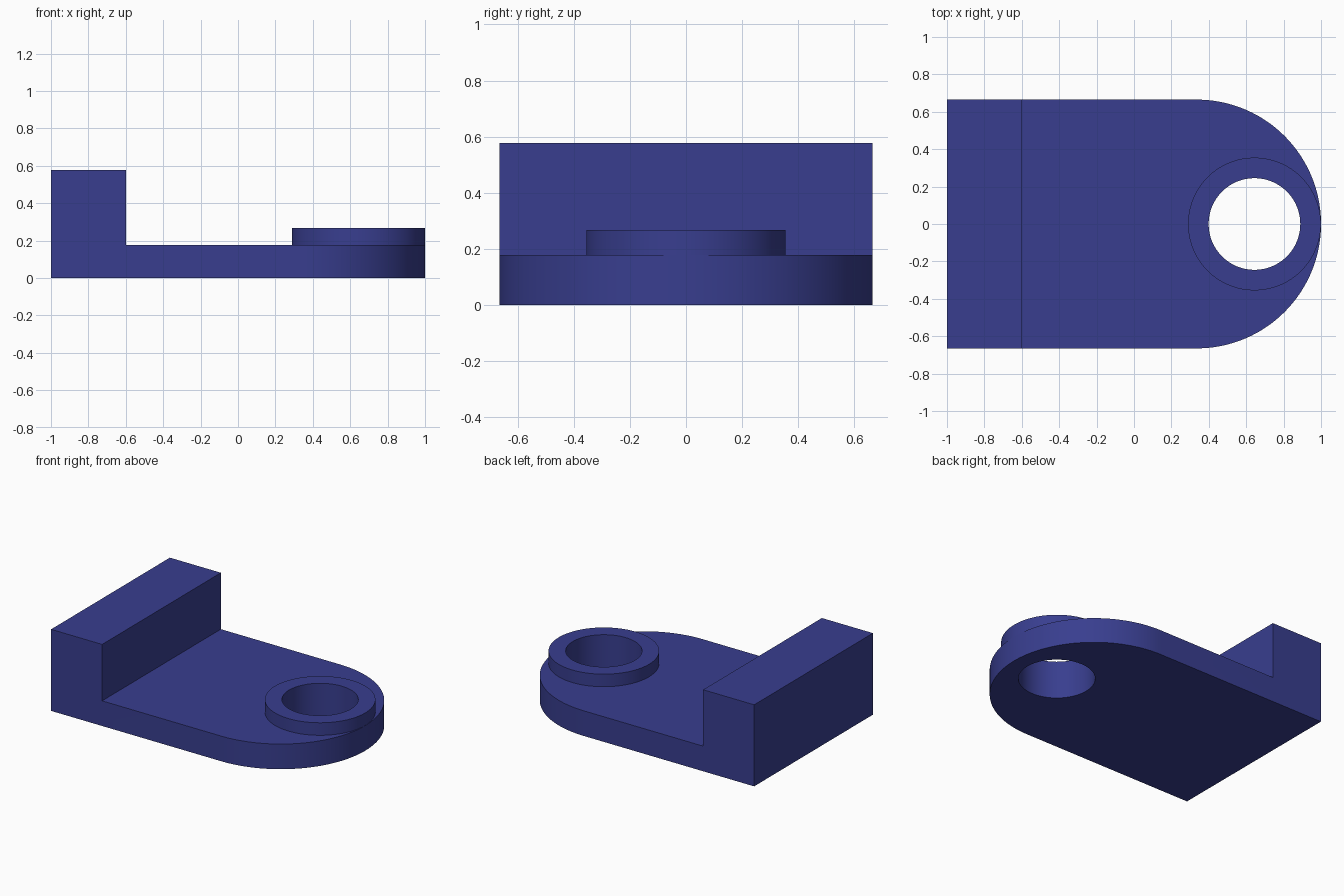
import bpy, bmesh, math

if "Cube" in bpy.data.objects:
    bpy.data.objects.remove(bpy.data.objects["Cube"])

WIDTH = 0.665        # half width and nose radius
PLATE_T = 0.178
HOLE_X = 0.644

blue = bpy.data.materials.new("dark_blue")
blue.diffuse_color = (0.040, 0.048, 0.275, 1)
blue.use_nodes = True
blue.node_tree.nodes["Principled BSDF"].inputs["Base Color"].default_value = blue.diffuse_color


def prism(name, outline, z0, z1):
    """Extrude a flat outline from z0 up to z1."""
    bm = bmesh.new()
    face = bm.faces.new([bm.verts.new((x, y, z0)) for x, y in outline])
    ext = bmesh.ops.extrude_face_region(bm, geom=[face])
    top = [g for g in ext["geom"] if isinstance(g, bmesh.types.BMVert)]
    bmesh.ops.translate(bm, verts=top, vec=(0, 0, z1 - z0))
    bmesh.ops.recalc_face_normals(bm, faces=bm.faces)
    mesh = bpy.data.meshes.new(name)
    bm.to_mesh(mesh)
    bm.free()
    mesh.materials.append(blue)
    obj = bpy.data.objects.new(name, mesh)
    bpy.context.collection.objects.link(obj)
    return obj


def arc(cx, r, a0, a1, n):
    return [(cx + r * math.cos(a0 + (a1 - a0) * i / n),
             r * math.sin(a0 + (a1 - a0) * i / n)) for i in range(n + 1)]


def combine(target, other, operation):
    """Apply a boolean and remove the used part."""
    mod = target.modifiers.new(operation, "BOOLEAN")
    mod.operation = operation
    mod.solver = "EXACT"
    mod.object = other
    bpy.context.view_layer.objects.active = target
    bpy.ops.object.modifier_apply(modifier=mod.name)
    bpy.data.objects.remove(other)


# Base plate with a round nose
nose = arc(1 - WIDTH, WIDTH, -math.pi / 2, math.pi / 2, 96)
bracket = prism("bracket", [(-1, -WIDTH)] + nose + [(-1, WIDTH)], 0, PLATE_T)

# Upright end block
block = prism("end_block", [(-1, -WIDTH), (-0.6, -WIDTH), (-0.6, WIDTH), (-1, WIDTH)], 0, 0.578)
combine(bracket, block, "UNION")

# Raised boss around the hole
boss = prism("boss", arc(HOLE_X, 0.355, 0, math.tau, 128)[:-1], 0.1, 0.267)
combine(bracket, boss, "UNION")

# Through hole
bore = prism("bore", arc(HOLE_X, 0.245, 0, math.tau, 128)[:-1], -0.2, 0.6)
combine(bracket, bore, "DIFFERENCE")

# Merge coplanar faces, then smooth the round walls
bm = bmesh.new()
bm.from_mesh(bracket.data)
bmesh.ops.remove_doubles(bm, verts=bm.verts, dist=0.0001)
bmesh.ops.dissolve_limit(bm, angle_limit=0.002, verts=bm.verts, edges=bm.edges)
bm.to_mesh(bracket.data)
bm.free()
bpy.ops.object.select_all(action="DESELECT")
bracket.select_set(True)
bpy.context.view_layer.objects.active = bracket
bpy.ops.object.shade_smooth_by_angle(angle=math.radians(30))
